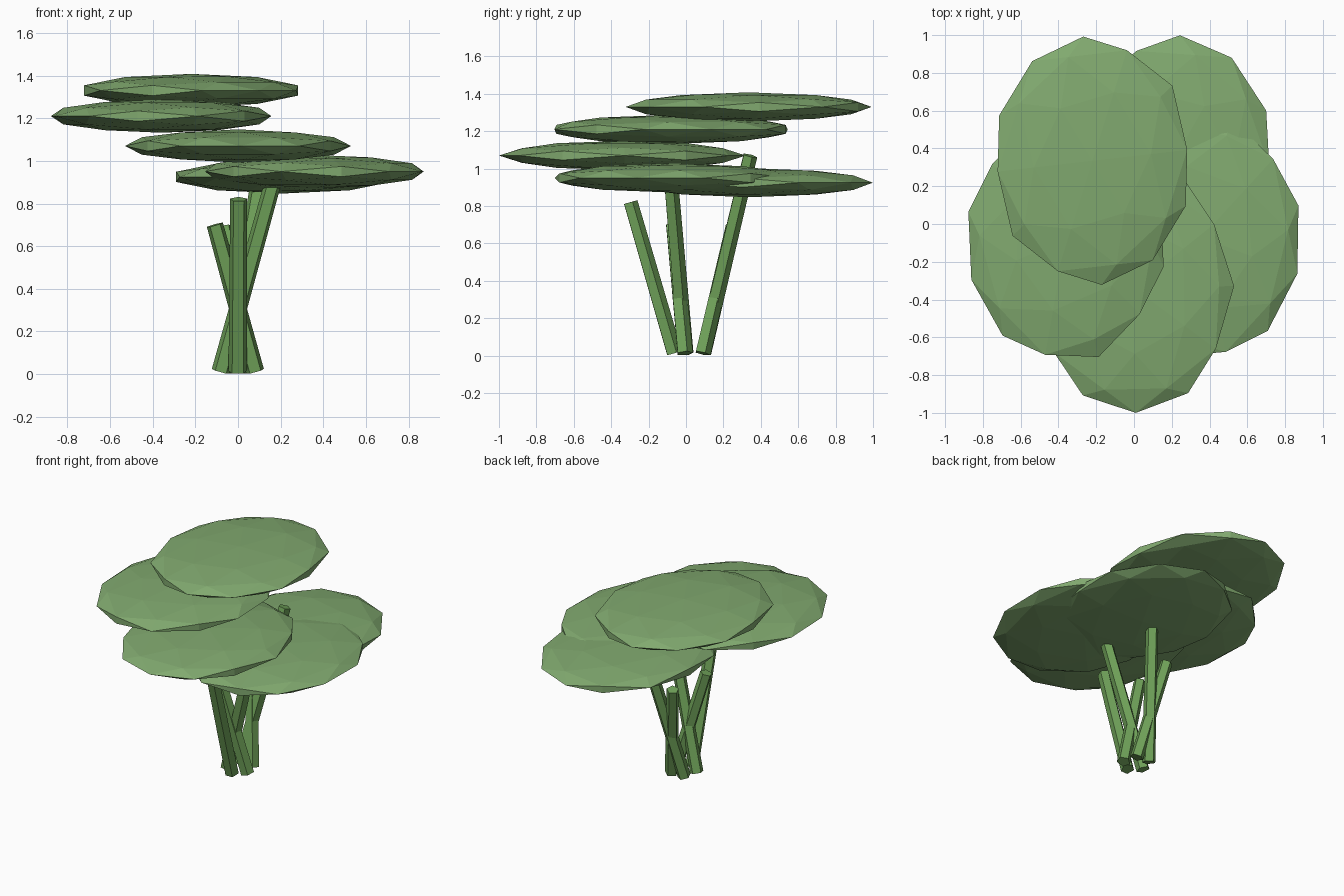
import bpy, bmesh
from math import cos, sin, radians
from itertools import combinations
from mathutils import Vector, Matrix

if "Cube" in bpy.data.objects:
    bpy.data.objects.remove(bpy.data.objects["Cube"])


def material(name, color):
    m = bpy.data.materials.new(name)
    m.diffuse_color = color
    m.use_nodes = True
    m.node_tree.nodes["Principled BSDF"].inputs["Base Color"].default_value = m.diffuse_color
    return m


def finish(name, bm, mat):
    bmesh.ops.recalc_face_normals(bm, faces=bm.faces[:])
    me = bpy.data.meshes.new(name)
    bm.to_mesh(me)
    bm.free()
    me.materials.append(mat)
    ob = bpy.data.objects.new(name, me)
    bpy.context.collection.objects.link(ob)
    return ob


leaf_mat = material("leaf_green", (0.22, 0.40, 0.16, 1))
stem_mat = material("stem_green", (0.16, 0.36, 0.10, 1))

# Once-subdivided icosahedron standing on an edge: corners plus edge midpoints
t = (1 + 5 ** 0.5) / 2
corners = []
for a in (1, -1):
    for b in (t, -t):
        corners += [Vector((a, 0, b)), Vector((0, b, a)), Vector((b, a, 0))]
mids = [p + q for p, q in combinations(corners, 2) if abs((p - q).length - 2) < 0.01]
ball = [p.normalized() for p in corners + mids]


# Flat leaf pad: yawed ball squashed into an ellipsoid
def leaf(name, center, yaw):
    bm = bmesh.new()
    m = (Matrix.Translation(center) @ Matrix.Diagonal((0.53, 0.66, 0.078, 1))
         @ Matrix.Rotation(radians(yaw), 4, 'Z'))
    for p in ball:
        bm.verts.new(m @ p)
    bmesh.ops.convex_hull(bm, input=bm.verts[:])
    finish(name, bm, leaf_mat)


# Leaning stem: five-sided, slightly tapered; side lean crosses over the middle
def stem(name, yaw, top):
    c, s = cos(radians(yaw)), sin(radians(yaw))
    base = Vector((-0.085 * c, 0.085 * s + 0.02, 0.0125))
    tip = base + Vector((0.29 * c, 0.29 * s, 1)) * (top - 0.0125)
    axis = tip - base
    bm = bmesh.new()
    m = (Matrix.Translation((base + tip) / 2)
         @ axis.to_track_quat('Z', 'Y').to_matrix().to_4x4())
    bmesh.ops.create_cone(bm, cap_ends=True, segments=5, radius1=0.045,
                          radius2=0.041, depth=axis.length, matrix=m)
    finish(name, bm, stem_mat)


# Five leaves spiralling upward, each with its stem
parts = [
    (55, (0.213, 0.34, 0.925), 1.07),
    (127, (-0.22, 0.335, 1.33), 0.69),
    (199, (-0.36, -0.08, 1.21), 0.70),
    (271, (0.0, -0.34, 1.07), 0.82),
    (343, (0.358, -0.07, 0.95), 0.97),
]
for i, (yaw, center, top) in enumerate(parts, 1):
    leaf(f"leaf_{i}", center, yaw)
    stem(f"stem_{i}", yaw, top)
